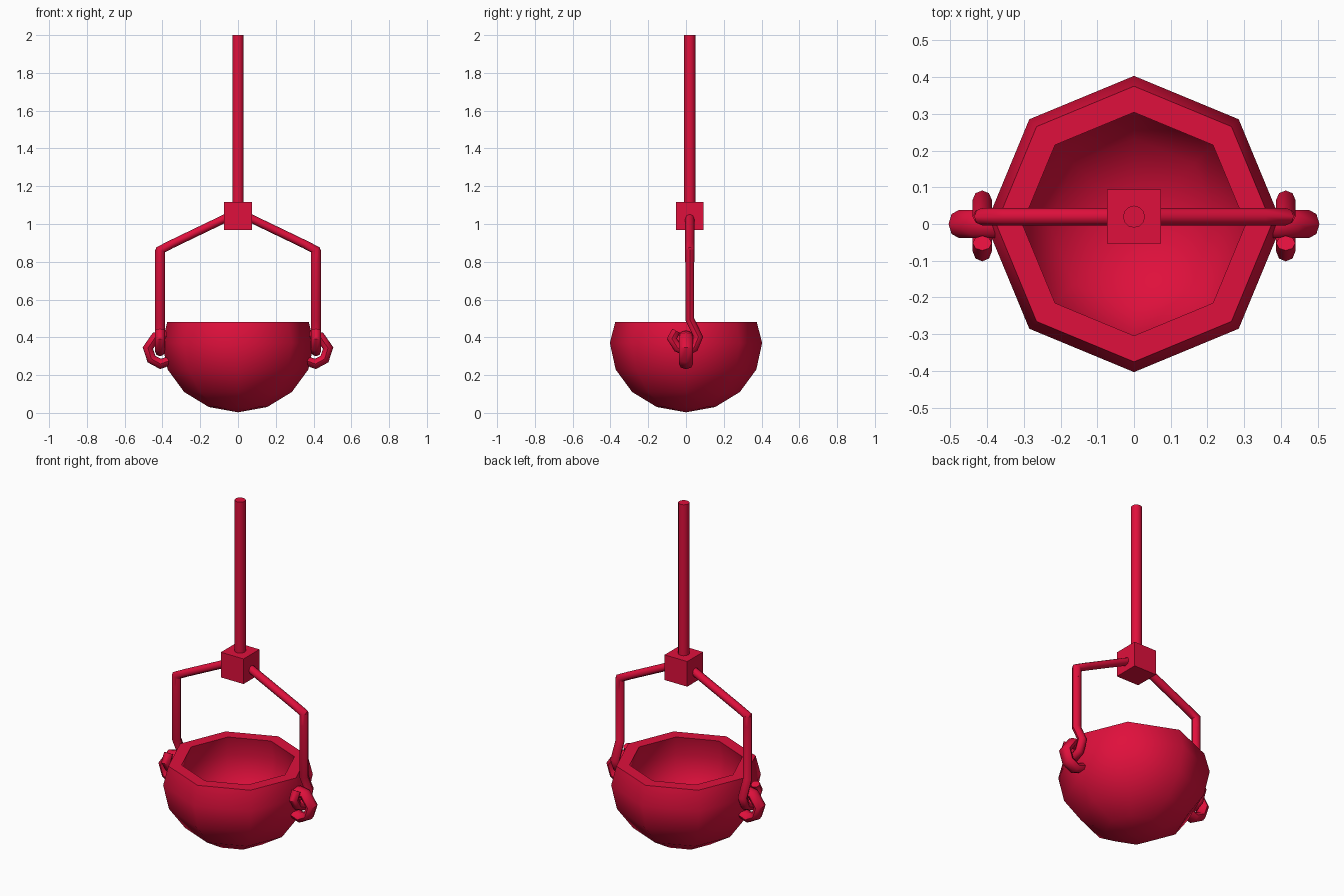
import bpy, bmesh
from math import sin, cos, pi, radians
from mathutils import Vector

if "Cube" in bpy.data.objects:
    bpy.data.objects.remove(bpy.data.objects["Cube"])

red = bpy.data.materials.new("red")
red.diffuse_color = (0.74, 0.005, 0.045, 1)
red.use_nodes = True
red.node_tree.nodes["Principled BSDF"].inputs["Base Color"].default_value = red.diffuse_color


def finish(name, bm, smooth=True):
    bmesh.ops.recalc_face_normals(bm, faces=bm.faces)
    me = bpy.data.meshes.new(name)
    bm.to_mesh(me)
    bm.free()
    ob = bpy.data.objects.new(name, me)
    bpy.context.collection.objects.link(ob)
    me.materials.append(red)
    if smooth:
        bpy.ops.object.select_all(action='DESELECT')
        ob.select_set(True)
        bpy.context.view_layer.objects.active = ob
        bpy.ops.object.shade_smooth_by_angle(angle=radians(50))
    return ob


def tube(name, path, normal, ra, rb, sides=8):
    """Sweep an ellipse (ra in the path's plane, rb along its normal) with mitred bends."""
    pts, n = [Vector(p) for p in path], Vector(normal)
    bm, rings = bmesh.new(), []
    for i, p in enumerate(pts):
        d0 = (p - pts[max(i - 1, 0)]).normalized()
        d1 = (pts[min(i + 1, len(pts) - 1)] - p).normalized()
        t = (d0 + d1).normalized()
        side = n.cross(t)
        stretch = 1 / max(0.5, t.dot(d1 if i == 0 else d0))
        rings.append([bm.verts.new(p + side * (ra * stretch * cos(a)) + n * (rb * sin(a)))
                      for a in (2 * pi * k / sides for k in range(sides))])
    for r, s in zip(rings, rings[1:]):
        for k in range(sides):
            j = (k + 1) % sides
            bm.faces.new((r[k], r[j], s[j], s[k]))
    bm.faces.new(rings[0])
    bm.faces.new(rings[-1])
    return finish(name, bm)


# Bowl: thick eight-sided lathe, cut off a little above its widest ring
cz, rim = 0.37, 0.48
arc = [k * pi / 8 for k in range(5)]
outer = [(0.403 * sin(a), cz - 0.367 * cos(a)) for a in arc]
inner = [(0.328 * sin(a), cz - 0.292 * cos(a)) for a in arc]
profile = outer + [(0.375, rim), (0.304, rim)] + inner[::-1]
bm = bmesh.new()
vs = [bm.verts.new((r, 0, z)) for r, z in profile]
es = [bm.edges.new(e) for e in zip(vs, vs[1:])]
bmesh.ops.spin(bm, geom=vs + es, cent=(0, 0, 0), axis=(0, 0, 1), angle=2 * pi, steps=8)
bmesh.ops.remove_doubles(bm, verts=bm.verts, dist=0.0005)
finish("bowl", bm)

# Hub block
Y = 0.02
bm = bmesh.new()
bmesh.ops.create_cube(bm, size=0.147)
bmesh.ops.translate(bm, verts=bm.verts, vec=(0, Y, 1.043))
finish("hub_block", bm, smooth=False)

# Hanging pole
tube("hanging_pole", [(0, Y, 1.08), (0, Y, 2.0)], (0, 1, 0), 0.03, 0.03, 12)

# Mirrored arms, hooks and bowl handles
hook = [(Y, 0.865), (Y, 0.495), (0.066, 0.402), (0.042, 0.345), (0, 0.325),
        (-0.045, 0.345), (-0.075, 0.393), (-0.052, 0.435)]
ring = [(0.345, 0.395), (0.39, 0.41), (0.436, 0.402), (0.477, 0.343),
        (0.458, 0.285), (0.41, 0.259), (0.345, 0.283)]
for s, label in ((-1, "left"), (1, "right")):
    tube(label + "_arm", [(s * 0.04, Y, 1.043), (s * 0.35, Y, 0.894), (s * 0.413, Y, 0.862),
                          (s * 0.413, Y, 0.80)], (0, 1, 0), 0.022, 0.024)
    tube(label + "_hook", [(s * 0.413, y, z) for y, z in hook], (1, 0, 0), 0.023, 0.026)
    tube(label + "_handle", [(s * x, 0, z) for x, z in ring], (0, 1, 0), 0.025, 0.038)
